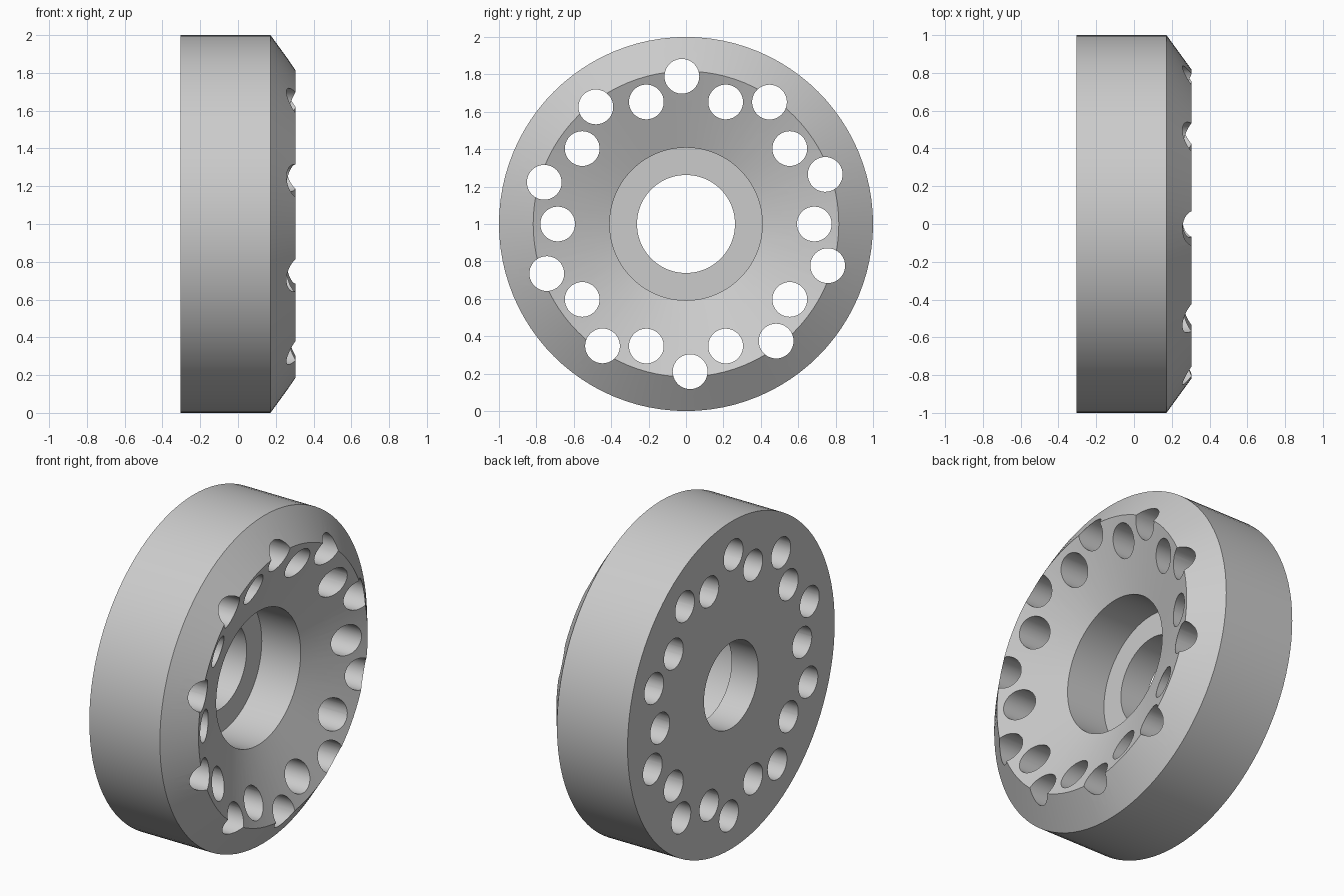
import bpy, bmesh, math
from mathutils import Matrix, Vector

if "Cube" in bpy.data.objects:
    bpy.data.objects.remove(bpy.data.objects["Cube"], do_unlink=True)

SEGMENTS = 96
CENTRE = Vector((0, 0, 1))

# Single plain grey
grey = bpy.data.materials.new("plain grey")
grey.use_nodes = True
colour = (0.6, 0.6, 0.6, 1)
grey.diffuse_color = colour
grey.node_tree.nodes["Principled BSDF"].inputs["Base Color"].default_value = colour


def make_object(name, bm):
    mesh = bpy.data.meshes.new(name)
    bmesh.ops.recalc_face_normals(bm, faces=bm.faces)
    bm.to_mesh(mesh)
    bm.free()
    obj = bpy.data.objects.new(name, mesh)
    bpy.context.collection.objects.link(obj)
    return obj


# Wheel body: closed (x, radius) section turned about the x axis
profile = [(-0.305, 0.262), (-0.305, 1.0), (0.172, 1.0), (0.305, 0.817),
           (0.138, 0.408), (-0.125, 0.408), (-0.125, 0.262)]
bm = bmesh.new()
rings = []
for i in range(SEGMENTS):
    a = math.tau * i / SEGMENTS
    rings.append([bm.verts.new((x, r * math.cos(a), 1 + r * math.sin(a)))
                  for x, r in profile])
for i, ring in enumerate(rings):
    after = rings[(i + 1) % SEGMENTS]
    for j in range(len(profile)):
        k = (j + 1) % len(profile)
        bm.faces.new((ring[j], ring[k], after[k], after[j]))
wheel = make_object("wheel_disc", bm)
wheel.data.materials.append(grey)

# Two circles of through holes, the outer one cutting across the rim ridge
bm = bmesh.new()
for radius, start in ((0.686, 0), (0.79, 19.6)):
    for i in range(10):
        a = math.radians(start + 36 * i)
        place = CENTRE + Vector((0, radius * math.cos(a), radius * math.sin(a)))
        bmesh.ops.create_cone(
            bm, cap_ends=True, segments=40, radius1=0.093, radius2=0.093, depth=1,
            matrix=Matrix.Translation(place) @ Matrix.Rotation(math.pi / 2, 4, "Y"))
cutter = make_object("hole_cutter", bm)
cutter.data.materials.append(grey)
cutter.hide_render = True

cut = wheel.modifiers.new("holes", "BOOLEAN")
cut.operation = "DIFFERENCE"
cut.solver = "EXACT"
cut.object = cutter

# Apply the cut, then smooth the round surfaces and keep the edges crisp
bpy.ops.object.select_all(action="DESELECT")
wheel.select_set(True)
bpy.context.view_layer.objects.active = wheel
bpy.ops.object.modifier_apply(modifier=cut.name)
bpy.data.objects.remove(cutter, do_unlink=True)
bpy.ops.object.shade_smooth_by_angle(angle=math.radians(25))
